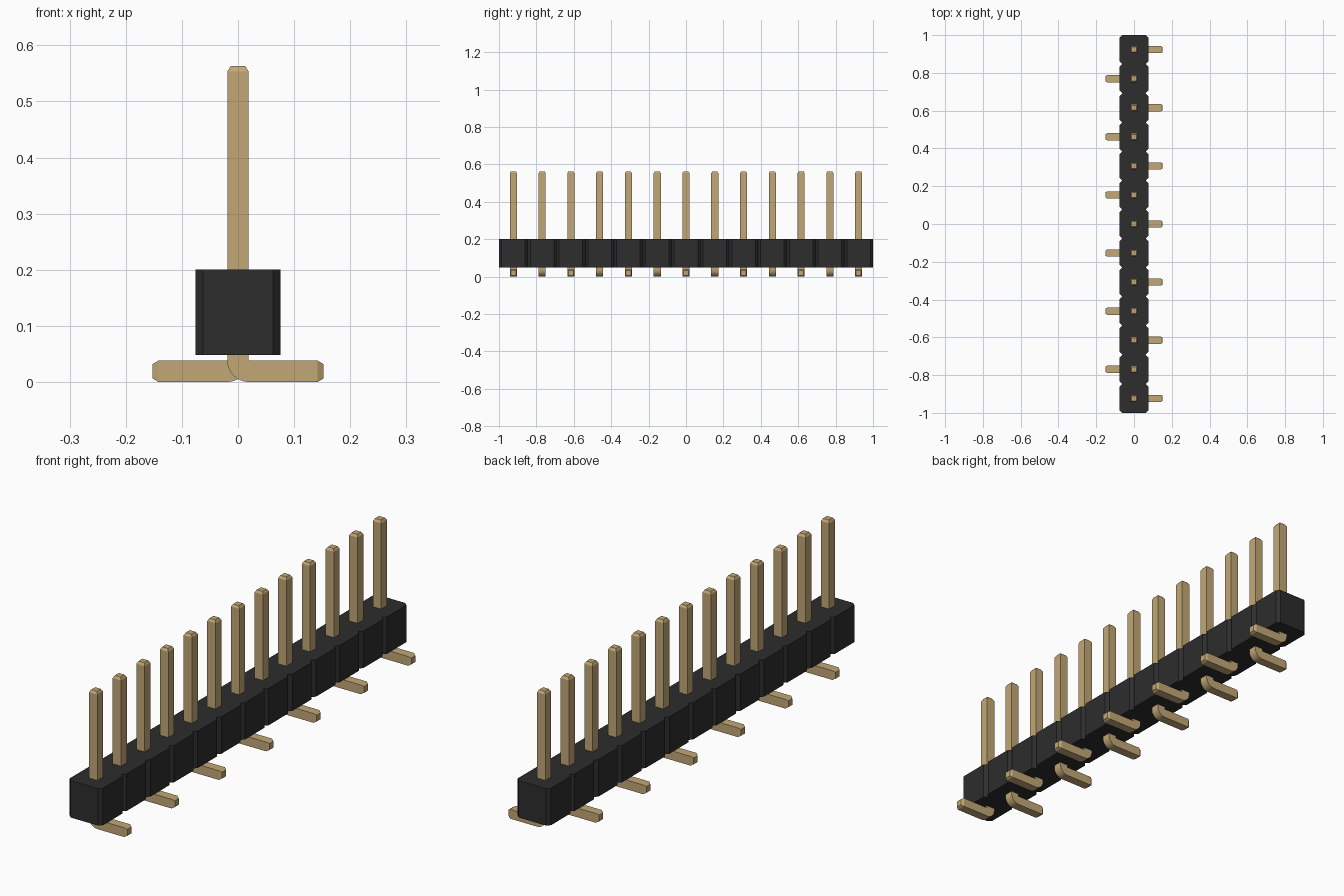
import bpy, bmesh, math
from mathutils import Vector

if "Cube" in bpy.data.objects:
    bpy.data.objects.remove(bpy.data.objects["Cube"], do_unlink=True)

COUNT = 13
PITCH = 2 / COUNT
R = 0.019            # half thickness of a pin
TIP = 0.01           # length of the tapered pin ends
HALF = 0.076         # half width of the housing
CUT = 0.014          # corner chamfer of each housing cell


def material(name, rgb):
    m = bpy.data.materials.new(name)
    m.use_nodes = True
    m.diffuse_color = (*rgb, 1)
    m.node_tree.nodes["Principled BSDF"].inputs["Base Color"].default_value = (*rgb, 1)
    return m


def extrude(name, points, offset, mat, tip_normals=()):
    """Extrude a closed outline; taper the faces pointing along tip_normals."""
    bm = bmesh.new()
    base = bm.faces.new([bm.verts.new(p) for p in points])
    new = bmesh.ops.extrude_face_region(bm, geom=[base])["geom"]
    bmesh.ops.translate(bm, vec=offset, verts=[v for v in new if isinstance(v, bmesh.types.BMVert)])
    bmesh.ops.recalc_face_normals(bm, faces=bm.faces)
    for n in tip_normals:
        n = Vector(n)
        far = max((f for f in bm.faces if f.normal.dot(n) > 0.99),
                  key=lambda f: f.calc_center_median().dot(n))
        bmesh.ops.inset_region(bm, faces=[far], thickness=0.006, use_even_offset=True)
        bmesh.ops.translate(bm, vec=n * TIP, verts=far.verts[:])
    mesh = bpy.data.meshes.new(name)
    bm.to_mesh(mesh)
    bm.free()
    mesh.materials.append(mat)
    obj = bpy.data.objects.new(name, mesh)
    bpy.context.collection.objects.link(obj)
    return obj


black = material("black plastic", (0.026, 0.026, 0.027))
gold = material("gold metal", (0.54, 0.39, 0.18))

# Housing: one notched strip, each cell having chamfered corners
side = []
for i in range(COUNT):
    y0, y1 = -1 + i * PITCH, -1 + (i + 1) * PITCH
    side += [(HALF - CUT, y0), (HALF, y0 + CUT), (HALF, y1 - CUT)]
side.append((HALF - CUT, 1))
outline = side + [(-x, y) for x, y in reversed(side)]
extrude("housing", [(x, y, 0.048) for x, y in outline], (0, 0, 0.152), black)

# Pins: straight post, rounded outer bend, feet alternating left and right
profile = [(R, 0.553), (-R, 0.553)]
for k in range(9):
    a = math.pi + k * math.pi / 16
    profile.append((R + 2 * R * math.cos(a), 2 * R + 2 * R * math.sin(a)))
profile += [(0.142, 0), (0.142, 2 * R), (R, 2 * R)]

for i in range(COUNT):
    s = 1 if i % 2 == 0 else -1
    y = -1 + (i + 0.5) * PITCH
    pin = extrude(f"pin_{i + 1}", [(s * x, y - R, z) for x, z in profile],
                  (0, 2 * R, 0), gold, [(0, 0, 1), (s, 0, 0)])
    bpy.ops.object.select_all(action="DESELECT")
    pin.select_set(True)
    bpy.context.view_layer.objects.active = pin
    bpy.ops.object.shade_smooth_by_angle(angle=math.radians(20))
